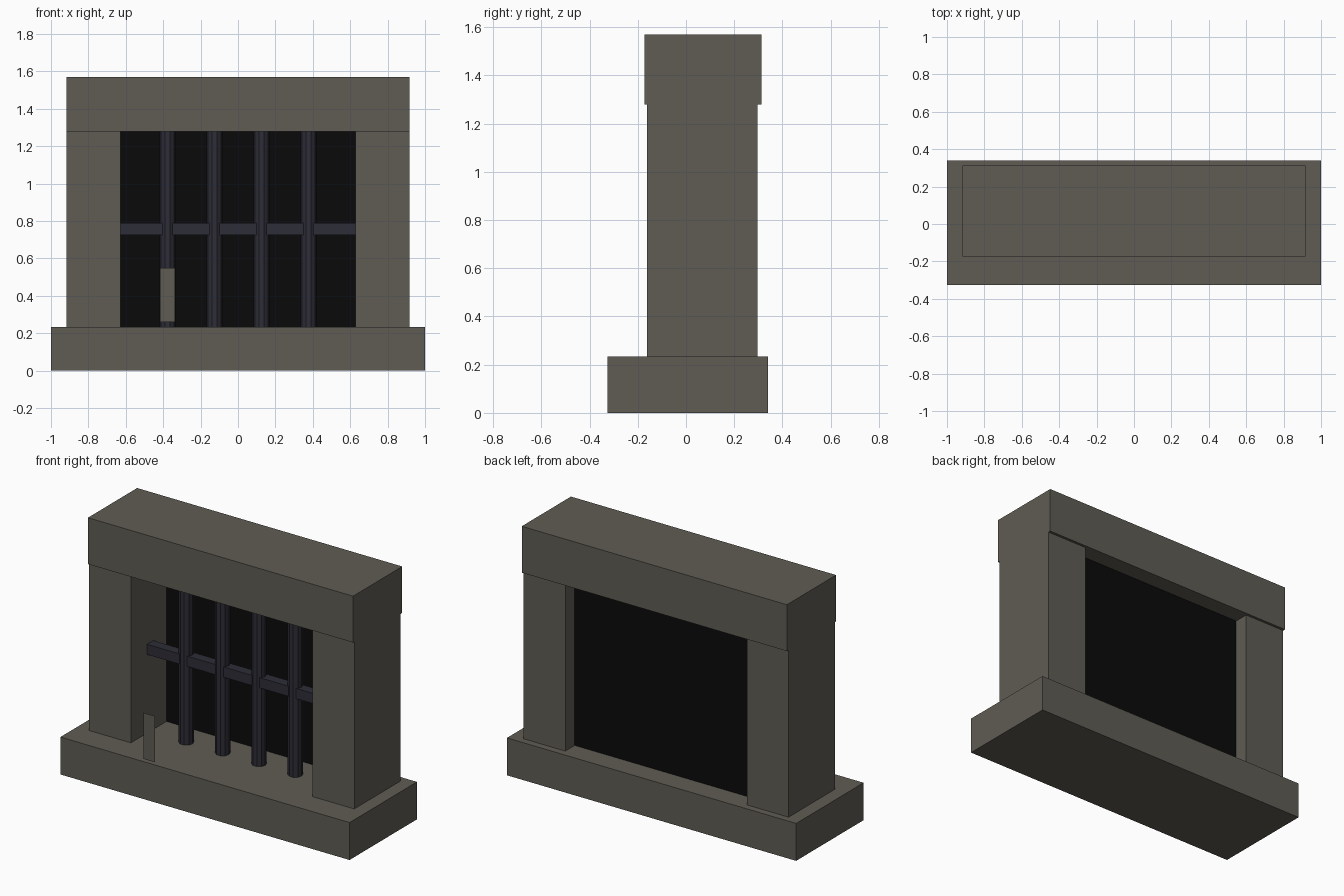
import bpy
import math

if "Cube" in bpy.data.objects:
    bpy.data.objects.remove(bpy.data.objects["Cube"])


def material(name, color):
    m = bpy.data.materials.new(name)
    m.diffuse_color = (*color, 1)
    m.use_nodes = True
    m.node_tree.nodes["Principled BSDF"].inputs["Base Color"].default_value = m.diffuse_color
    return m


STONE = material("grey_stone", (0.116, 0.107, 0.088))
IRON = material("dark_iron", (0.026, 0.026, 0.038))
BLACK = material("black_void", (0.003, 0.003, 0.003))


def add_mesh(name, verts, faces, mat):
    me = bpy.data.meshes.new(name)
    me.from_pydata(verts, [], faces)
    me.materials.append(mat)
    ob = bpy.data.objects.new(name, me)
    bpy.context.collection.objects.link(ob)
    return ob


def box(name, x, y, z, mat):
    """Box from (min, max) ranges."""
    verts = [(a, b, c) for a in x for b in y for c in z]
    faces = [(0, 1, 3, 2), (4, 6, 7, 5), (0, 4, 5, 1),
             (2, 3, 7, 6), (0, 2, 6, 4), (1, 5, 7, 3)]
    return add_mesh(name, verts, faces, mat)


def bar(name, x, y, z, r, n, mat):
    """Upright faceted rod."""
    ring = [(x + r * math.cos(math.tau * i / n),
             y + r * math.sin(math.tau * i / n)) for i in range(n)]
    verts = [(a, b, h) for h in z for a, b in ring]
    faces = [(i, (i + 1) % n, n + (i + 1) % n, n + i) for i in range(n)]
    faces += [tuple(reversed(range(n))), tuple(range(n, 2 * n))]
    return add_mesh(name, verts, faces, mat)


FLOOR, HEAD, TOP = 0.234, 1.279, 1.569
INNER, OUTER = 0.628, 0.917

# Stone frame
box("base_slab", (-1, 1), (-0.326, 0.34), (0, FLOOR), STONE)
box("lintel", (-OUTER, OUTER), (-0.173, 0.313), (HEAD, TOP), STONE)
for side, x in (("left", (-OUTER, -INNER)), ("right", (INNER, OUTER))):
    box(side + "_pillar", x, (-0.161, 0.296), (FLOOR, HEAD), STONE)

# Dark panel closing the opening
box("back_panel", (-INNER, INNER), (0.19, 0.203), (FLOOR, HEAD), BLACK)

# Iron grille
for i in range(4):
    bar(f"grille_bar_{i + 1}", -0.377 + i * 0.2513, 0.028, (FLOOR, HEAD), 0.043, 10, IRON)
box("crossbar", (-INNER, INNER), (-0.003, 0.059), (0.726, 0.79), IRON)

# Thin plate in front of the grille
add_mesh("front_plate",
         [(-0.417, -0.34, 0.259), (-0.337, -0.34, 0.259),
          (-0.337, -0.34, 0.548), (-0.417, -0.34, 0.548)],
         [(0, 1, 2, 3)], STONE)
